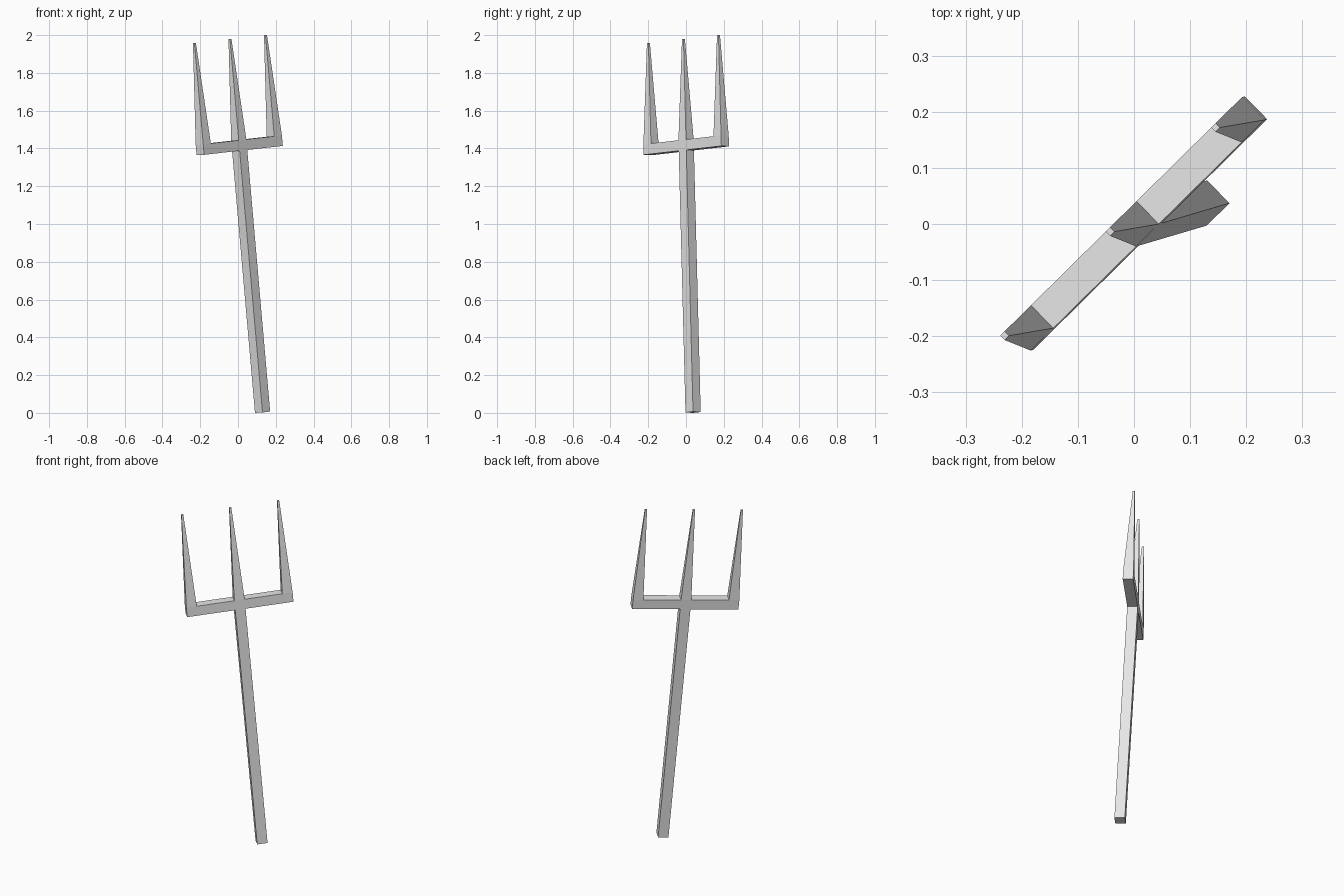
import bpy
import bmesh
from mathutils import Matrix, Vector

if "Cube" in bpy.data.objects:
    bpy.data.objects.remove(bpy.data.objects["Cube"])

grey = bpy.data.materials.new("light grey")
grey.diffuse_color = (0.8, 0.8, 0.8, 1)
grey.use_nodes = True
grey.node_tree.nodes["Principled BSDF"].inputs["Base Color"].default_value = grey.diffuse_color

# Tilted frame of the fork: along the shaft, along the crossbar, through its depth
axis = Vector((-0.087, -0.0257, 0.996)).normalized()
across = Vector((0.71, 0.70, 0.075))
across = (across - axis * across.dot(axis)).normalized()
depth = axis.cross(across)
frame = Matrix((across, depth, axis)).transposed().to_4x4()
frame.translation = (0.130, 0.0375, 0.0034)

THICK, TIP = 0.057, 0.011
BAR_LOW, BAR_TOP, LENGTH = 1.391, 1.447, 1.984
SPACING = 0.265


def bar(name, x, width, low, high, taper=1.0):
    """Square bar along the shaft axis, optionally tapered to its top."""
    bm = bmesh.new()
    bmesh.ops.create_cube(bm, size=1)
    for v in bm.verts:
        top = v.co.z > 0
        s = taper if top else 1
        v.co = (x + v.co.x * width * s, v.co.y * THICK * s, high if top else low)
    mesh = bpy.data.meshes.new(name)
    bm.to_mesh(mesh)
    bm.free()
    mesh.materials.append(grey)
    obj = bpy.data.objects.new(name, mesh)
    obj.matrix_world = frame
    bpy.context.collection.objects.link(obj)


# Long handle and the crossbar on its end
bar("handle", 0, THICK, 0, BAR_LOW)
bar("crossbar", 0, 2 * SPACING + THICK, BAR_LOW, BAR_TOP)

# Three tapered tines
for name, side in (("left_tine", -1), ("middle_tine", 0), ("right_tine", 1)):
    bar(name, side * SPACING, THICK, BAR_TOP, LENGTH, TIP / THICK)
